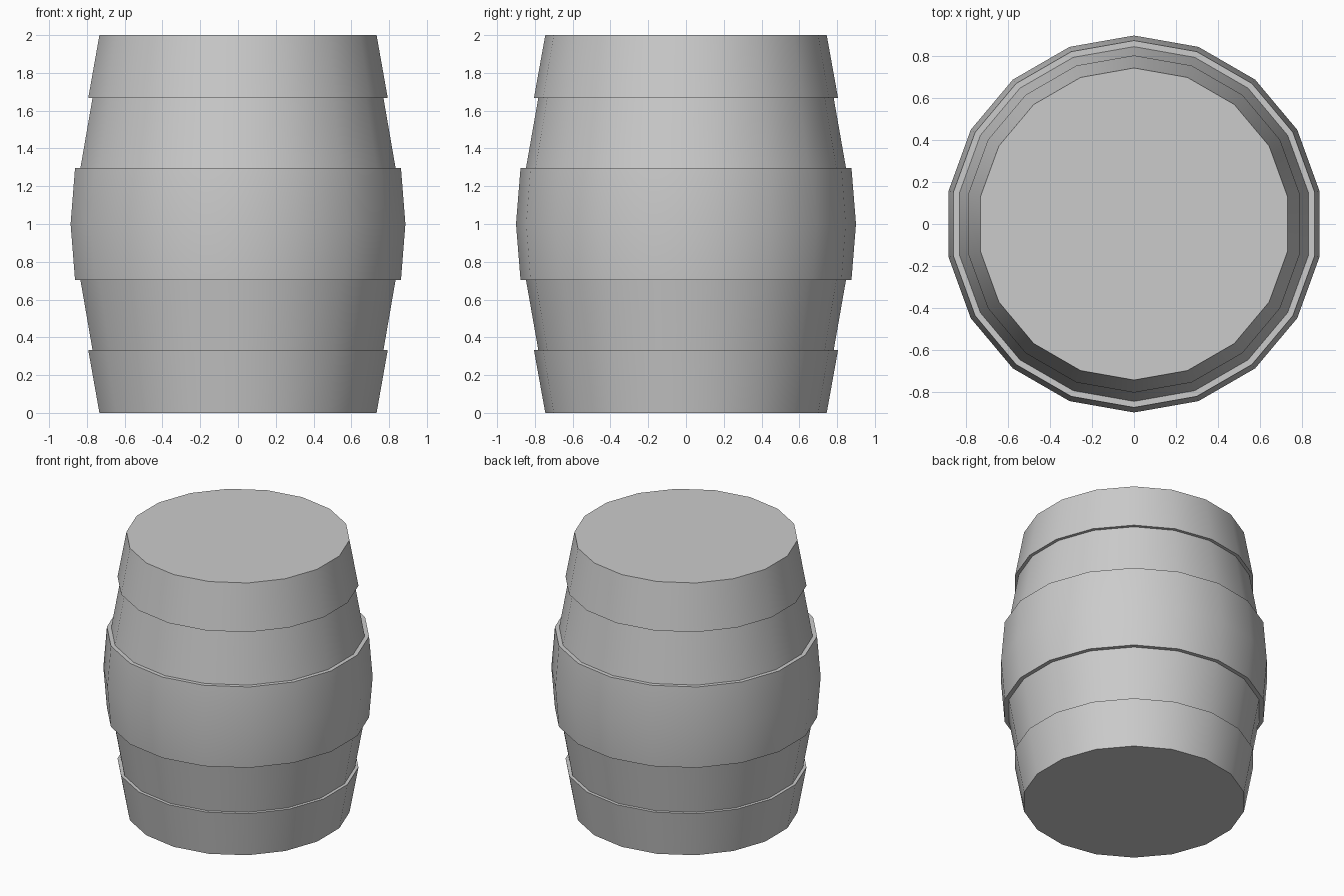
import bpy, bmesh, math

if "Cube" in bpy.data.objects:
    bpy.data.objects.remove(bpy.data.objects["Cube"])

SIDES = 18


def lathe(name, profile, cap_bottom=False, cap_top=False):
    """Revolve an (r, z) profile, listed bottom to top, around the z axis."""
    bm = bmesh.new()
    rings = []
    for r, z in profile:
        ring = []
        for i in range(SIDES):
            a = math.pi / 2 + 2 * math.pi * i / SIDES
            ring.append(bm.verts.new((r * math.cos(a), r * math.sin(a), z)))
        rings.append(ring)
    for lo, hi in zip(rings, rings[1:]):
        for i in range(SIDES):
            j = (i + 1) % SIDES
            bm.faces.new((lo[i], lo[j], hi[j], hi[i]))
    if cap_bottom:
        bm.faces.new(rings[0][::-1])
    if cap_top:
        bm.faces.new(rings[-1])
    mesh = bpy.data.meshes.new(name)
    bm.to_mesh(mesh)
    bm.free()
    obj = bpy.data.objects.new(name, mesh)
    bpy.context.collection.objects.link(obj)
    bpy.ops.object.select_all(action='DESELECT')
    obj.select_set(True)
    bpy.context.view_layer.objects.active = obj
    bpy.ops.object.shade_smooth_by_angle(angle=math.radians(35))
    return obj


def flip(profile):
    """Mirror a profile about the barrel's mid height."""
    return [(r, 2 - z) for r, z in reversed(profile)]


end_hoop = [(0.745, 0), (0.805, 0.333), (0.782, 0.333)]
staves = [(0.782, 0.333), (0.847, 0.703)]
middle_hoop = [(0.847, 0.703), (0.876, 0.703), (0.90, 1.0)]

# End hoops with the closed barrel heads
lathe("bottom_hoop_and_head", end_hoop, cap_bottom=True)
lathe("top_hoop_and_head", flip(end_hoop), cap_top=True)

# Recessed stave bands between the hoops
lathe("lower_staves", staves)
lathe("upper_staves", flip(staves))

# Wide bulging middle hoop
lathe("middle_hoop", middle_hoop + flip(middle_hoop)[1:])
